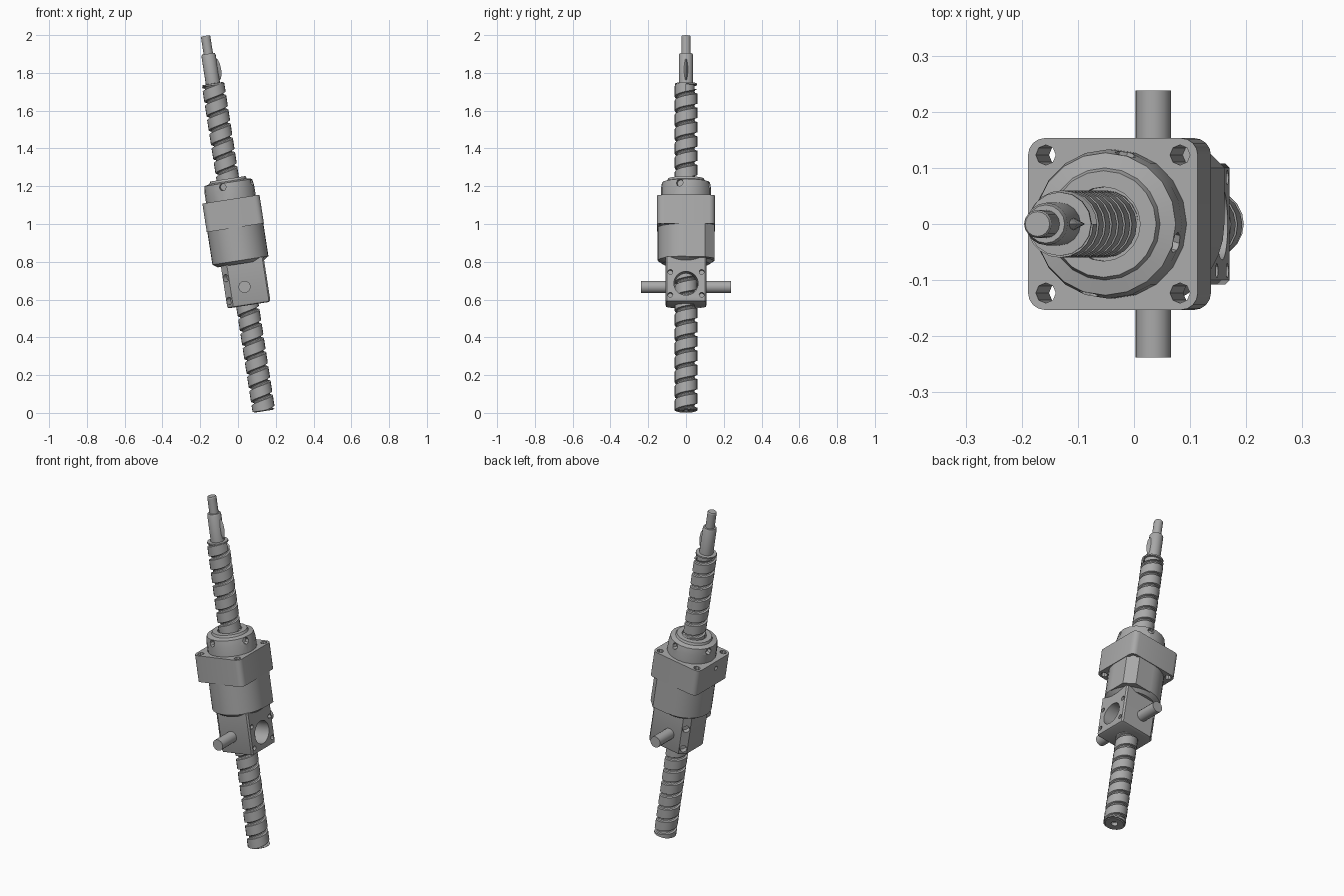
import bpy, bmesh, math
from mathutils import Matrix, Vector

if "Cube" in bpy.data.objects:
    bpy.data.objects.remove(bpy.data.objects["Cube"], do_unlink=True)

steel = bpy.data.materials.new("steel grey")
steel.use_nodes = True
GREY = (0.4, 0.4, 0.4, 1)
steel.diffuse_color = GREY
steel.node_tree.nodes["Principled BSDF"].inputs["Base Color"].default_value = GREY

# Everything is built upright around z, then leaned over as one assembly
LEAN = Matrix.Translation((0.137, 0, 0.009)) @ Matrix.Rotation(math.radians(-8.84), 4, 'Y')
parts = []


def finish(name, bm):
    bmesh.ops.remove_doubles(bm, verts=bm.verts, dist=1e-5)
    bmesh.ops.recalc_face_normals(bm, faces=bm.faces)
    mesh = bpy.data.meshes.new(name)
    bm.to_mesh(mesh)
    bm.free()
    mesh.materials.append(steel)
    obj = bpy.data.objects.new(name, mesh)
    bpy.context.collection.objects.link(obj)
    parts.append(obj)
    return obj


def lathe(name, profile, sides):
    bm = bmesh.new()
    verts = [bm.verts.new((r, 0, z)) for r, z in profile]
    edges = [bm.edges.new(pair) for pair in zip(verts, verts[1:])]
    bmesh.ops.spin(bm, geom=verts + edges, axis=(0, 0, 1), cent=(0, 0, 0),
                   angle=math.tau, steps=sides)
    return finish(name, bm)


def prism(name, outline, z0, z1):
    bm = bmesh.new()
    face = bm.faces.new([bm.verts.new((x, y, z0)) for x, y in outline])
    new = bmesh.ops.extrude_face_region(bm, geom=[face])["geom"]
    bmesh.ops.translate(bm, vec=(0, 0, z1 - z0),
                        verts=[v for v in new if isinstance(v, bmesh.types.BMVert)])
    return finish(name, bm)


def rod(name, start, end, r, sides):
    a, b = Vector(start), Vector(end)
    turn = (b - a).to_track_quat('Z', 'Y').to_matrix().to_4x4()
    bm = bmesh.new()
    bmesh.ops.create_cone(bm, cap_ends=True, segments=sides, radius1=r, radius2=r,
                          depth=(b - a).length,
                          matrix=Matrix.Translation((a + b) / 2) @ turn)
    return finish(name, bm)


def drill(target, holes, sides=12):
    for start, end, r in holes:
        cutter = rod("drill_cutter", start, end, r, sides)
        cutter.hide_render = True
        mod = target.modifiers.new("hole", 'BOOLEAN')
        mod.operation, mod.solver, mod.object = 'DIFFERENCE', 'EXACT', cutter
        bpy.context.view_layer.update()
        deps = bpy.context.evaluated_depsgraph_get()
        mesh = bpy.data.meshes.new_from_object(target.evaluated_get(deps))
        target.modifiers.clear()
        target.data = mesh
        parts.remove(cutter)
        bpy.data.objects.remove(cutter, do_unlink=True)


def rounded_square(half, r, steps=4):
    pts = []
    for k in range(4):
        mid = math.pi / 4 + k * math.pi / 2
        cx = math.copysign(half - r, math.cos(mid))
        cy = math.copysign(half - r, math.sin(mid))
        for s in range(steps + 1):
            a = k * math.pi / 2 + s / steps * math.pi / 2
            pts.append((cx + r * math.cos(a), cy + r * math.sin(a)))
    return pts


# Threaded shaft: one groove profile swept around a right-hand helix
SIDES, PITCH, LENGTH = 20, 0.0765, 1.75
GROOVE = [(0, 0.06), (0.03, 0.05), (0.1, 0.046), (0.18, 0.046), (0.25, 0.05), (0.28, 0.06)]
bm = bmesh.new()
rows = []
for turn in range(-1, int(LENGTH / PITCH) + 2):
    for f, r in GROOVE:
        row = []
        for i in range(SIDES):
            a = math.tau * i / SIDES
            z = min(max(PITCH * (turn + f + i / SIDES), 0.004), LENGTH)
            row.append(bm.verts.new((r * math.cos(a), r * math.sin(a), z)))
        rows.append(row)
P = len(GROOVE)
for k in range(len(rows) - P - 1):
    for i in range(SIDES):
        # the last column joins the start of the next turn
        lo, hi, j = (k, k + 1, i + 1) if i + 1 < SIDES else (k + P, k + P + 1, 0)
        bm.faces.new((rows[k][i], rows[lo][j], rows[hi][j], rows[k + 1][i]))
finish("thread", bm)

# Shaft core with centre hole below and stepped journals above
lathe("shaft_core", [(0, 0.03), (0.018, 0.02), (0.018, 0), (0.05, 0), (0.056, 0.006),
                     (0.046, 0.012), (0.046, 1.745), (0.057, 1.746), (0.057, 1.755),
                     (0.038, 1.756), (0.038, 1.905), (0.034, 1.915), (0.025, 1.915),
                     (0.025, 2.006), (0.022, 2.011), (0, 2.011)], 16)
bm = bmesh.new()
bmesh.ops.create_uvsphere(bm, u_segments=4, v_segments=6, radius=1)
bmesh.ops.transform(bm, verts=bm.verts, matrix=Matrix.Translation((0.035, 0, 1.825))
                    @ Matrix.Diagonal((0.02, 0.011, 0.06, 1)))
finish("shaft_key", bm)

# Square mounting flange with four bolt holes
flange = prism("flange", rounded_square(0.153, 0.03), 0.983, 1.136)
drill(flange, [((sx * 0.121, sy * 0.123, 0.9), (sx * 0.121, sy * 0.123, 1.2), 0.018)
               for sx in (-1, 1) for sy in (-1, 1)], 8)
drill(flange, [((-0.2, -0.02, 1.09), (-0.13, -0.02, 1.09), 0.013)])

# Round nut body, with one squared corner
lathe("nut_body", [(0, 0.79), (0.125, 0.79), (0.15, 0.808), (0.15, 0.99), (0, 0.99)], 32)
prism("body_corner", [(0, 0), (0.15, 0), (0.15, 0.1), (0.1, 0.15), (0, 0.15)], 0.805, 0.99)

# Slotted locking collar on top
collar = lathe("locking_collar", [(0, 1.12), (0.133, 1.12), (0.133, 1.19), (0.127, 1.225),
                                  (0.1, 1.232), (0.095, 1.245), (0.066, 1.245),
                                  (0.066, 1.225), (0, 1.225)], 20)
drill(collar, [((0.105 * math.cos(a), 0.105 * math.sin(a), 1.205),
                (0.16 * math.cos(a), 0.16 * math.sin(a), 1.205), 0.019)
               for a in (math.radians(d) for d in (75, 165, 255, 345))], 8)

# Lower block with a large side port and bolt holes
block = prism("lower_block", [(0.124, -0.1), (0.124, 0.1), (0.116, 0.108), (-0.075, 0.108),
                              (-0.107, 0.075), (-0.107, -0.075), (-0.075, -0.108),
                              (0.116, -0.108)], 0.567, 0.81)
low = [e for e in block.data.edges
       if all(block.data.vertices[v].co.z < 0.6 for v in e.vertices)]
bm = bmesh.new()
bm.from_mesh(block.data)
bm.edges.ensure_lookup_table()
bmesh.ops.bevel(bm, geom=[bm.edges[e.index] for e in low], offset=0.012,
                segments=2, profile=0.5, affect='EDGES')
bm.to_mesh(block.data)
bm.free()
drill(block, [((-0.05, 0, 0.666), (0.2, 0, 0.666), 0.064)], 28)
drill(block, [((0.09, sy * 0.083, z), (0.2, sy * 0.083, z), 0.013)
              for sy in (-1, 1) for z in (0.605, 0.727)])
drill(block, [((-0.07, sy * 0.07, z), (-0.15, sy * 0.15, z), 0.02)
              for sy in (-1, 1) for z in (0.605, 0.727)])

# Trunnion pins either side
for side, s in (("left", 1), ("right", -1)):
    rod(side + "_pin", (0, s * 0.08, 0.666), (0, s * 0.238, 0.666), 0.032, 16)

for obj in parts:
    obj.data.transform(LEAN)
    bpy.ops.object.select_all(action='DESELECT')
    obj.select_set(True)
    bpy.context.view_layer.objects.active = obj
    bpy.ops.object.shade_smooth_by_angle(angle=math.radians(30))
